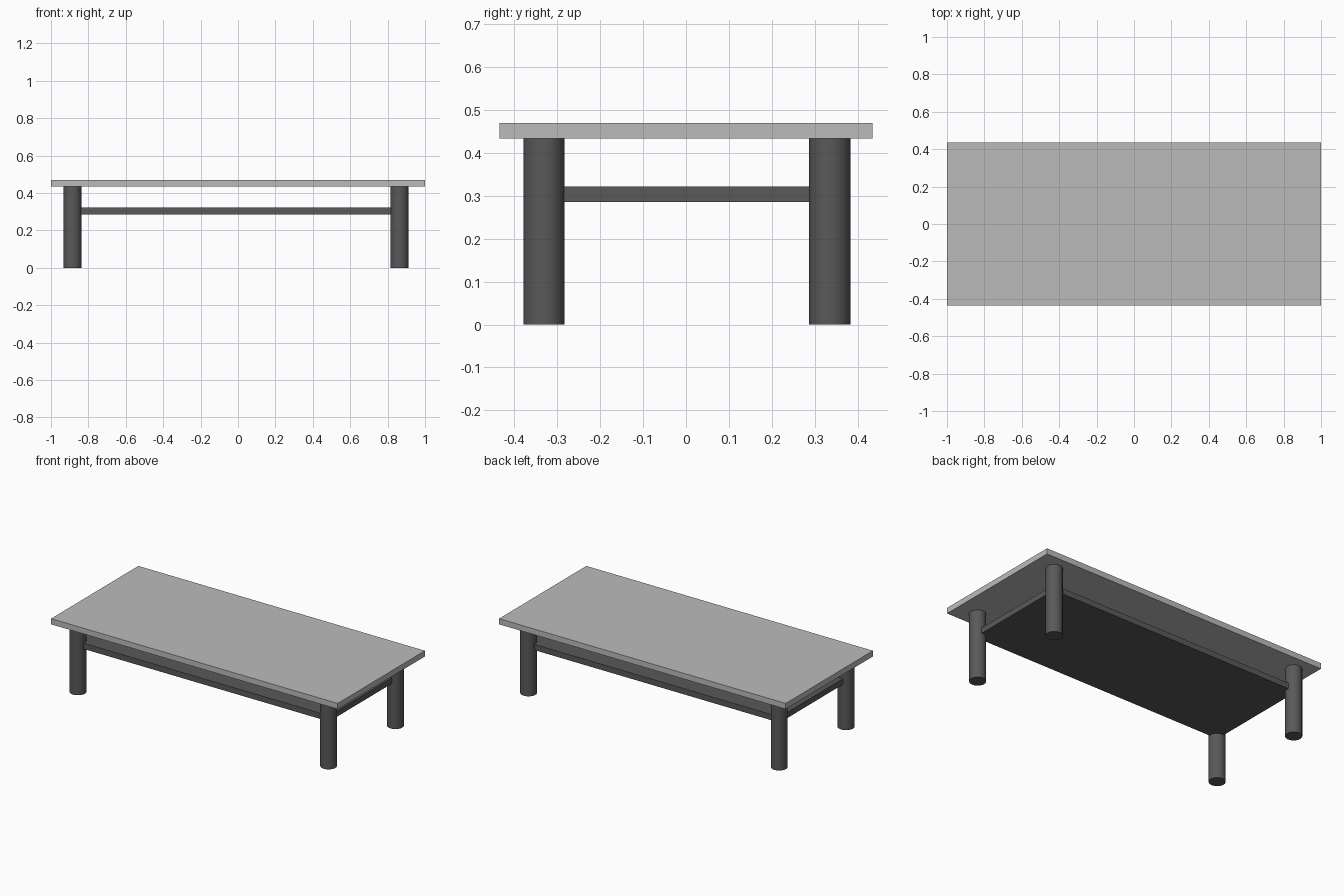
import bpy

if "Cube" in bpy.data.objects:
    bpy.data.objects.remove(bpy.data.objects["Cube"])

LEG_X = (-0.885, 0.864)
LEG_Y = (-0.331, 0.335)
LEG_R = 0.048
TOP_BOTTOM, TOP_Z = 0.434, 0.47


def grey(name, value):
    mat = bpy.data.materials.new(name)
    mat.diffuse_color = (value, value, value, 1)
    mat.use_nodes = True
    mat.node_tree.nodes["Principled BSDF"].inputs["Base Color"].default_value = mat.diffuse_color
    return mat


light_grey = grey("light_grey", 0.5)
dark_grey = grey("dark_grey", 0.1)


def box(name, x, y, z, mat):
    """Box from (min, max) pairs on each axis."""
    spans = (x, y, z)
    bpy.ops.mesh.primitive_cube_add(size=1, location=[(a + b) / 2 for a, b in spans])
    ob = bpy.context.object
    ob.name = name
    ob.scale = [b - a for a, b in spans]
    bpy.ops.object.transform_apply(location=False, rotation=False, scale=True)
    ob.data.materials.append(mat)


def leg(name, x, y):
    bpy.ops.mesh.primitive_cylinder_add(vertices=48, radius=LEG_R, depth=TOP_BOTTOM,
                                        location=(x, y, TOP_BOTTOM / 2))
    ob = bpy.context.object
    ob.name = name
    ob.data.materials.append(dark_grey)
    bpy.ops.object.shade_smooth_by_angle()


# Table top
box("table_top", (-1, 1), (-0.435, 0.435), (TOP_BOTTOM, TOP_Z), light_grey)

# Lower shelf, its corners set into the legs
box("lower_shelf", (LEG_X[0] - 0.01, LEG_X[1] + 0.01),
    (LEG_Y[0] - 0.01, LEG_Y[1] + 0.01), (0.286, 0.322), dark_grey)

# Four round legs
for side, x in zip(("left", "right"), LEG_X):
    for end, y in zip(("front", "back"), LEG_Y):
        leg(f"{end}_{side}_leg", x, y)
